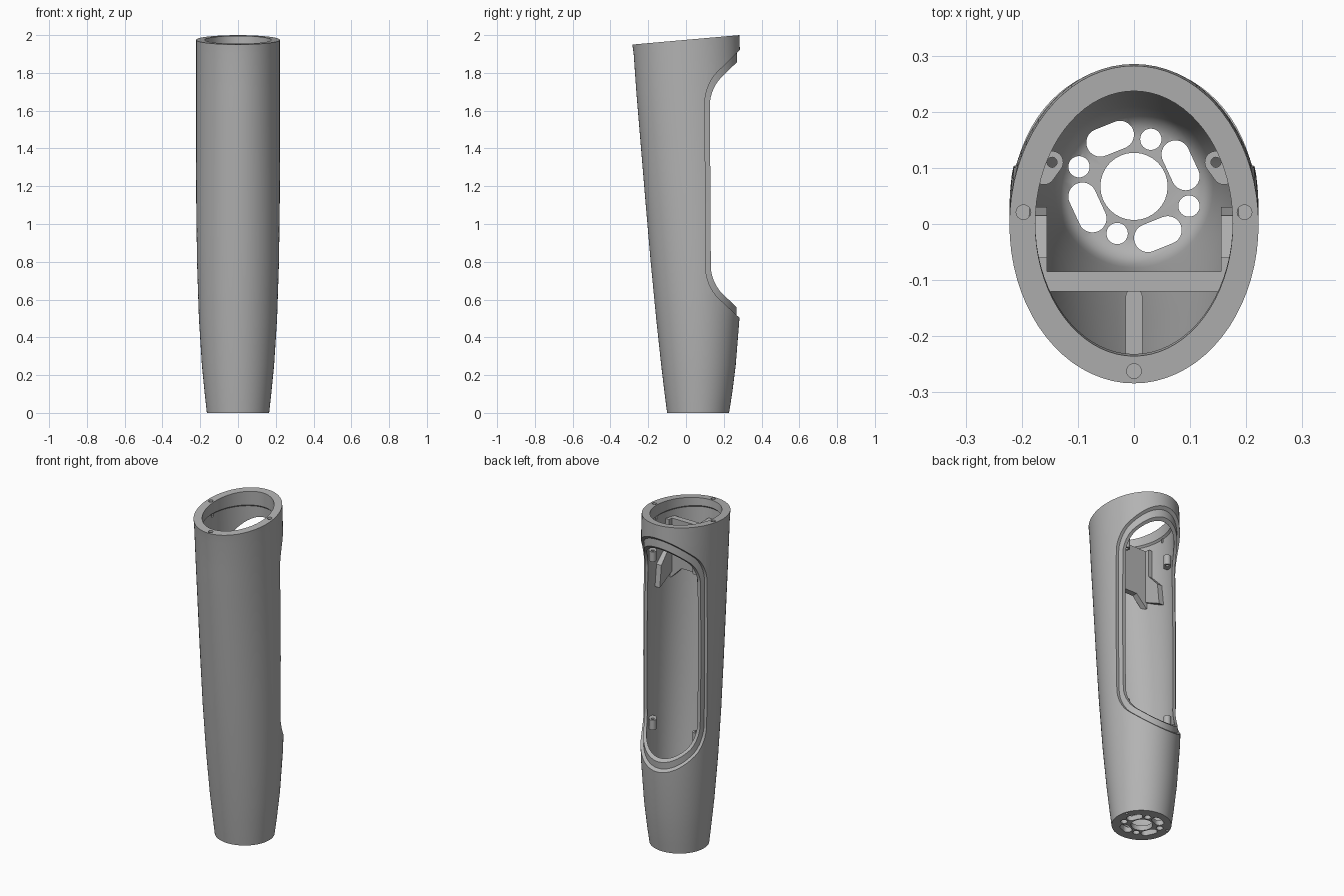
import bpy, bmesh, math
from mathutils import Vector

if "Cube" in bpy.data.objects:
    bpy.data.objects.remove(bpy.data.objects["Cube"], do_unlink=True)

grey = bpy.data.materials.new("plain grey")
grey.use_nodes = True
grey.diffuse_color = (0.45, 0.45, 0.45, 1)
grey.node_tree.nodes["Principled BSDF"].inputs["Base Color"].default_value = (0.45, 0.45, 0.45, 1)

SEGMENTS = 72
# Hull stations: height, half width, front y, back y
HULL = [(0, .165, -.10, .228), (.1, .176, -.113, .244), (.25, .191, -.131, .263),
        (.5, .207, -.158, .283), (.8, .217, -.187, .295), (1.1, .221, -.213, .30),
        (1.4, .222, -.238, .298), (1.7, .222, -.263, .292), (1.9, .222, -.277, .286),
        (2, .222, -.284, .282)]


def make(name, bm):
    bmesh.ops.recalc_face_normals(bm, faces=bm.faces[:])
    mesh = bpy.data.meshes.new(name)
    bm.to_mesh(mesh)
    bm.free()
    mesh.materials.append(grey)
    ob = bpy.data.objects.new(name, mesh)
    bpy.context.collection.objects.link(ob)
    return ob


def hull_at(z):
    z = min(max(z, 0), 2)
    for a, b in zip(HULL, HULL[1:]):
        if z <= b[0]:
            t = (z - a[0]) / (b[0] - a[0])
            return [p + (q - p) * t for p, q in zip(a, b)][1:]


def loft(name, levels, lift=0):
    """Oval rings from (height, inset) pairs; the last ring is slanted."""
    bm = bmesh.new()
    rings = []
    for i, (z, inset) in enumerate(levels):
        w, front, back = hull_at(z)
        cy, ry = (front + back) / 2, (back - front) / 2 - inset
        ring = []
        for k in range(SEGMENTS):
            a = math.tau * k / SEGMENTS
            x, y = (w - inset) * math.cos(a), cy + ry * math.sin(a)
            top = 1.975 + .088 * y + lift
            ring.append(bm.verts.new((x, y, top if i == len(levels) - 1 else z)))
        rings.append(ring)
    for low, high in zip(rings, rings[1:]):
        for k in range(SEGMENTS):
            n = (k + 1) % SEGMENTS
            bm.faces.new((low[k], low[n], high[n], high[k]))
    bm.faces.new(rings[0])
    bm.faces.new(rings[-1])
    return make(name, bm)


def prism(name, points, axis, lo, hi, corners=(), radius=0):
    """Extrude a polygon along one axis, rounding the chosen corners."""
    def place(p, d):
        c = list(p)
        c.insert(axis, d)
        return bm.verts.new(c)
    bm = bmesh.new()
    face = bm.faces.new([place(p, lo) for p in points])
    sides = [v for v in face.verts]
    new = bmesh.ops.extrude_face_region(bm, geom=[face])["geom"]
    shift = Vector((0, 0, 0))
    shift[axis] = hi - lo
    bmesh.ops.translate(bm, vec=shift, verts=[g for g in new if isinstance(g, bmesh.types.BMVert)])
    if radius:
        picked = [sides[i] for i in corners]
        edges = [e for v in picked for e in v.link_edges
                 if abs((e.verts[0].co - e.verts[1].co)[axis]) > 1e-4]
        bmesh.ops.bevel(bm, geom=edges, offset=radius, segments=8, profile=.5, affect='EDGES')
    return make(name, bm)


def slot(name, a, b, r, lo, hi, n=16):
    """Vertical rod with a stadium outline; equal ends give a cylinder."""
    a, b = Vector(a), Vector(b)
    if a == b:
        pts = [(a.x + r * math.cos(math.tau * k / 32), a.y + r * math.sin(math.tau * k / 32))
               for k in range(32)]
    else:
        turn = math.atan2(b.y - a.y, b.x - a.x) - math.pi / 2
        pts = []
        for c, start in ((b, turn), (a, turn + math.pi)):
            for k in range(n + 1):
                t = start + math.pi * k / n
                pts.append((c.x + r * math.cos(t), c.y + r * math.sin(t)))
    return prism(name, pts, 2, lo, hi)


def combine(ob, other, operation='DIFFERENCE', keep=False):
    mod = ob.modifiers.new("combine", 'BOOLEAN')
    mod.operation, mod.object, mod.solver = operation, other, 'EXACT'
    bpy.context.view_layer.objects.active = ob
    bpy.ops.object.modifier_apply(modifier=mod.name)
    if not keep:
        bpy.data.objects.remove(other, do_unlink=True)


def smooth(ob):
    bpy.ops.object.select_all(action='DESELECT')
    ob.select_set(True)
    bpy.context.view_layer.objects.active = ob
    bpy.ops.object.shade_smooth_by_angle(angle=math.radians(30))


# Outer skin and the recessed lip that frames the back window
heights = [.05, .1, .17, .25, .37, .5, .65, .8, .95, 1.1, 1.25, 1.4, 1.55, 1.7, 1.9]
body = loft("tube_body", [(0, 0)] + [(z, 0) for z in heights] + [(2, 0)])
window = [(.5, .30), (.105, .67), (.1, 1.74), (.5, 2.13)]
lip_window = [(.5, .335), (.132, .69), (.126, 1.715), (.5, 2.085)]
combine(body, prism("window_cutter", window, 0, -.5, .5, (1, 2), .09))
lip = loft("lip", [(.02, .017)] + [(z, .017) for z in heights] + [(2, .017)], -.015)
combine(lip, prism("lip_cutter", lip_window, 0, -.5, .5, (1, 2), .08))
combine(body, lip, 'UNION')

# Cavity with a rounded floor and a thicker rim
cavity = loft("cavity", [(.03, .075), (.034, .058), (.045, .045), (.065, .037)]
              + [(z, .035) for z in heights[1:]] + [(1.91, .046), (2, .046)], .03)
combine(body, cavity)

# Floor openings: hub hole, four bolt holes and four slots
hub = Vector((0, .067))
holes = [((0, 0), (0, 0), .06)]
for s in (1, -1):
    for x, y in ((.03, .084), (.098, -.035)):
        holes.append(((s * x, s * y), (s * x, s * y), .019))
    holes.append(((-.06 * s, .078 * s), (-.025 * s, .092 * s), .025))
    holes.append(((.074 * s, .057 * s), (.092 * s, .018 * s), .025))
for a, b, r in holes:
    combine(body, slot("floor_cutter", Vector(a) + hub, Vector(b) + hub, r, -.1, .07))

# Pin holes in the rim and screw holes in the floor
for x, y in ((-.197, .021), (.197, .021), (0, -.262)):
    combine(body, slot("pin_cutter", (x, y), (x, y), .013, 1.88, 2.2))
for x in (-.145, .145):
    combine(body, slot("screw_cutter", (x, .11), (x, .11), .008, -.1, .09))
smooth(body)

# Inner bracket: cross plate with a raised lower edge, side gussets and front rib
inside = loft("bracket_limit", [(.1, .028)] + [(z, .028) for z in heights[2:]] + [(2, .028)], -.02)
inside.hide_render = True
plate = [(-.25, 1.86), (-.25, 1.5), (-.16, 1.5), (-.09, 1.57),
         (.09, 1.57), (.16, 1.5), (.25, 1.5), (.25, 1.86)]
gusset = [(.03, 1.48), (.015, 1.61), (-.06, 1.69), (-.06, 1.86), (-.115, 1.86), (-.115, 1.55)]
parts = [prism("bracket_plate", plate, 1, -.12, -.085),
         prism("left_gusset", gusset, 0, .155, .25),
         prism("right_gusset", gusset, 0, -.25, -.155),
         slot("front_rib", (0, -.3), (0, -.13), .015, 1.5, 1.84)]
for ob in parts:
    combine(ob, inside, 'INTERSECT', keep=True)
    smooth(ob)
bpy.data.objects.remove(inside, do_unlink=True)

# Screw lugs beside the window
for side, x in (("left", .146), ("right", -.146)):
    for level, z in (("upper", 1.68), ("lower", .66)):
        lug = slot(f"{level}_{side}_lug", (x, .11), (x * 1.1, .09), .02, z, z + .06)
        combine(lug, slot("lug_cutter", (x, .11), (x, .11), .009, z - .1, z + .2))
        smooth(lug)
